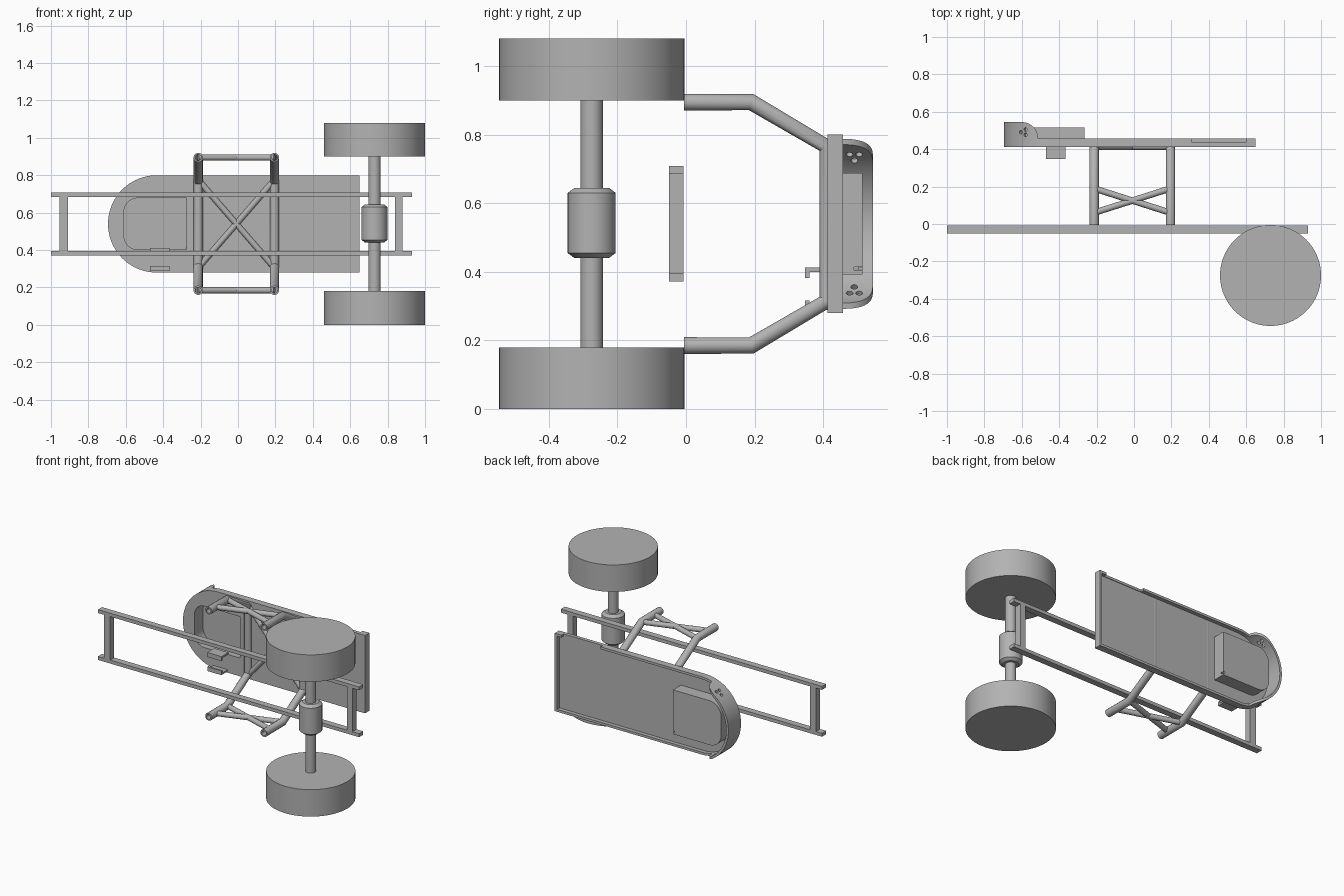
import bpy, bmesh, math
from mathutils import Vector

if "Cube" in bpy.data.objects:
    bpy.data.objects.remove(bpy.data.objects["Cube"])

GREY = (0.45, 0.45, 0.45, 1)
grey = bpy.data.materials.new("plain grey")
grey.use_nodes = True
grey.diffuse_color = GREY
grey.node_tree.nodes["Principled BSDF"].inputs["Base Color"].default_value = GREY
MID = 0.54  # height of the mirror plane shared by frame, seat and wheels


def finish(name, bm, smooth=True):
    bmesh.ops.recalc_face_normals(bm, faces=bm.faces)
    mesh = bpy.data.meshes.new(name)
    bm.to_mesh(mesh)
    bm.free()
    mesh.materials.append(grey)
    ob = bpy.data.objects.new(name, mesh)
    bpy.context.collection.objects.link(ob)
    if smooth:
        shade(ob)
    return ob


def activate(ob):
    bpy.ops.object.select_all(action='DESELECT')
    ob.select_set(True)
    bpy.context.view_layer.objects.active = ob


def shade(ob):
    activate(ob)
    bpy.ops.object.shade_smooth_by_angle(angle=math.radians(35))


def prism(name, pts, lo, hi, along='y'):
    """Extrude an xz outline along y, or an xy outline along z."""
    bm = bmesh.new()
    put = (lambda p, d: (p[0], d, p[1])) if along == 'y' else (lambda p, d: (p[0], p[1], d))
    face = bm.faces.new([bm.verts.new(put(p, lo)) for p in pts])
    out = bmesh.ops.extrude_face_region(bm, geom=[face])
    verts = [g for g in out["geom"] if isinstance(g, bmesh.types.BMVert)]
    bmesh.ops.translate(bm, vec=Vector(put((0, 0), hi - lo)), verts=verts)
    return finish(name, bm)


def box(name, x, y, z):
    pts = [(x[0], z[0]), (x[1], z[0]), (x[1], z[1]), (x[0], z[1])]
    return prism(name, pts, y[0], y[1])


def rod(name, a, b, r, segs=24):
    a, b = Vector(a), Vector(b)
    bm = bmesh.new()
    bmesh.ops.create_cone(bm, cap_ends=True, segments=segs, radius1=r, radius2=r, depth=(b - a).length)
    rot = (b - a).to_track_quat('Z', 'Y').to_matrix().to_4x4()
    rot.translation = (a + b) / 2
    bm.transform(rot)
    return finish(name, bm)


def cut(ob, cutter):
    mod = ob.modifiers.new("cut", 'BOOLEAN')
    mod.operation, mod.solver, mod.object = 'DIFFERENCE', 'EXACT', cutter
    activate(ob)
    bpy.ops.object.modifier_apply(modifier=mod.name)
    bpy.data.objects.remove(cutter)


def arc(cx, cy, r, a0, a1, n):
    steps = [math.radians(a0 + (a1 - a0) * i / n) for i in range(n + 1)]
    return [(cx + r * math.cos(a), cy + r * math.sin(a)) for a in steps]


# Wheels, axle and chamfered hub
WX, WY = 0.73, -0.275
for name, z in (("lower_wheel", 0), ("upper_wheel", 0.90)):
    rod(name, (WX, WY, z), (WX, WY, z + 0.18), 0.27, 96)
rod("axle", (WX, WY, 0.17), (WX, WY, 0.91), 0.033, 32)
bm = bmesh.new()
rings = [bm.verts.new((WX + r, WY, z)) for r, z in
         ((0, 0.44), (0.05, 0.44), (0.07, 0.455), (0.07, 0.63), (0.05, 0.645), (0, 0.645))]
edges = [bm.edges.new(pair) for pair in zip(rings, rings[1:])]
bmesh.ops.spin(bm, geom=rings + edges, cent=(WX, WY, 0), axis=(0, 0, 1),
               angle=math.tau, steps=40)
bmesh.ops.remove_doubles(bm, verts=bm.verts, dist=1e-4)
finish("axle_hub", bm)

# Ladder frame
FY = (-0.05, -0.007)
box("lower_rail", (-1, 0.93), FY, (0.372, 0.395))
box("upper_rail", (-1, 0.93), FY, (0.685, 0.708))
box("rear_crossbar", (-0.955, -0.91), FY, (0.39, 0.69))
box("front_crossbar", (0.84, 0.88), FY, (0.39, 0.69))


# Seat pan: tray with a rounded end and a raised end wall
def pan_outline(inset):
    end = arc(-0.435, MID, 0.26 - inset, 90, 270, 48)
    return end + [(0.65 - inset, 0.28 + inset), (0.65 - inset, 0.80 - inset)]


def well_outline(inset):
    r, x, h = 0.085 - inset, -0.535, 0.063
    return (arc(x, MID + h, r, 90, 180, 10) + arc(x, MID - h, r, 180, 270, 10)
            + [(-0.265 - inset, MID - h - r), (-0.265 - inset, MID + h + r)])


pan = prism("seat_pan", pan_outline(0), 0.412, 0.545)
cut(pan, prism("hollow", pan_outline(0.016), 0.432, 0.6))
slope = arc(-0.6, 0.458, 0.087, 90, 0, 14)
cut(pan, prism("slope", slope + [(0.7, 0.458), (0.7, 0.6), (-0.6, 0.6)], 0.2, 0.9, along='z'))
cut(pan, box("notch", (0.31, 0.60), (0.436, 0.5), (0.77, 0.82)))
cut(pan, prism("well", well_outline(0.01), 0.40, 0.44))

# Holes through the pan floor
holes = [(0.52, 0.41, 0.065), (-0.545, 0.73, 0.02), (0.26, 0.77, 0.007), (0.52, 0.68, 0.007)]
holes += [(x, MID + s * dz, 0.008) for s in (-1, 1)
          for x, dz in ((0.28, 0.09), (0.295, 0.07), (0.60, 0.095), (0.30, 0.165))]
for x, z, r in holes:
    cut(pan, rod("hole", (x, 0.39, z), (x, 0.45, z), r, 40 if r > 0.05 else 16))

# Clusters of holes through the raised end wall
for side in (-1, 1):
    for deg, y in ((56, 0.477), (56, 0.505), (49, 0.491)):
        a = math.radians(deg)
        ray = Vector((-math.cos(a), 0, side * math.sin(a)))
        mid = Vector((-0.435, y, MID))
        cut(pan, rod("hole", mid + ray * 0.22, mid + ray * 0.29, 0.010, 16))
shade(pan)

# Hollow box behind the pan
well = prism("seat_well", well_outline(0), 0.43, 0.515)
cut(well, prism("pocket", well_outline(0.01), 0.40, 0.503))
for x, dz in ((-0.605, 0.09), (-0.29, 0.13)):
    for side in (-1, 1):
        z = MID + side * dz
        cut(well, rod("hole", (x + 0.02, 0.49, z), (x + 0.02, 0.53, z), 0.007, 12))
shade(well)

# Small angle brackets under the pan
BX = (-0.47, -0.365)
box("upper_bracket_plate", BX, (0.347, 0.42), (0.40, 0.412))
box("upper_bracket_lip", BX, (0.347, 0.36), (0.382, 0.405))
box("lower_bracket_plate", BX, (0.347, 0.42), (0.288, 0.30))
box("lower_bracket_lip", BX, (0.347, 0.36), (0.295, 0.316))

# Bent hollow tubes that carry the seat
LX, RX, TY = 0.195, -0.213, 0.411
path = [(-0.006, 0.895), (0.19, 0.895), (TY, 0.765)]
path += [(y, 2 * MID - z) for y, z in reversed(path)]
for name, x in (("left_support_tube", LX), ("right_support_tube", RX)):
    curve = bpy.data.curves.new(name, 'CURVE')
    curve.dimensions = '3D'
    curve.bevel_depth = 0.0205
    curve.bevel_resolution = 5
    spline = curve.splines.new('POLY')
    spline.points.add(len(path) - 1)
    for point, (y, z) in zip(spline.points, path):
        point.co = (x, y, z, 1)
    ob = bpy.data.objects.new(name, curve)
    bpy.context.collection.objects.link(ob)
    activate(ob)
    bpy.ops.object.convert(target='MESH')
    ob = bpy.context.object
    ob.data.materials.clear()
    ob.data.materials.append(grey)
    wall = ob.modifiers.new("wall", 'SOLIDIFY')
    wall.thickness, wall.offset = 0.009, 0
    bpy.ops.object.modifier_apply(modifier=wall.name)
    shade(ob)

# Crossed braces between the tubes
for label, z in (("upper", 0.895), ("lower", 0.185)):
    rod(label + "_brace_a", (RX, 0.19, z), (LX, 0.06, z), 0.017)
    rod(label + "_brace_b", (RX, 0.06, z), (LX, 0.19, z), 0.017)
rod("seat_brace_a", (RX, TY, 0.775), (LX, TY, 0.305), 0.016)
rod("seat_brace_b", (RX, TY, 0.305), (LX, TY, 0.775), 0.016)
